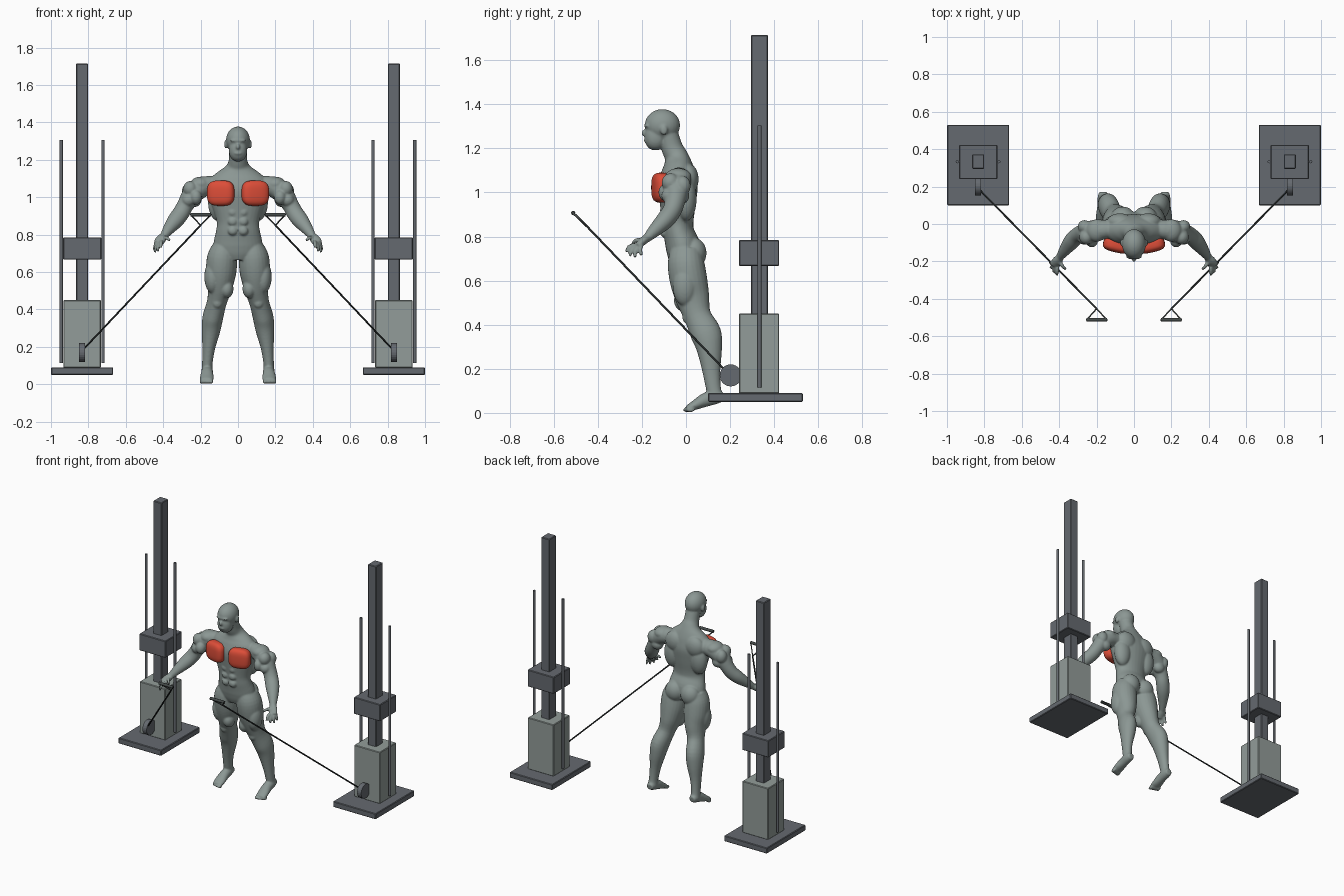
import bpy
import bmesh
import math
from mathutils import Matrix, Vector

if "Cube" in bpy.data.objects:
    bpy.data.objects.remove(bpy.data.objects["Cube"], do_unlink=True)


def material(name, rgb):
    mat = bpy.data.materials.new(name)
    mat.use_nodes = True
    mat.diffuse_color = (*rgb, 1)
    mat.node_tree.nodes["Principled BSDF"].inputs["Base Color"].default_value = (*rgb, 1)
    return mat


grey = material("body grey", (0.26, 0.31, 0.295))
pale = material("pale stack grey", (0.29, 0.335, 0.32))
steel = material("dark steel", (0.13, 0.143, 0.16))
red = material("muscle red", (0.72, 0.075, 0.04))
black = material("cable black", (0.018, 0.022, 0.022))
iron = material("handle iron", (0.06, 0.07, 0.068))


def finish(bm, name, mat, smooth=False):
    bmesh.ops.recalc_face_normals(bm, faces=bm.faces)
    mesh = bpy.data.meshes.new(name)
    for face in bm.faces:
        face.smooth = smooth
    bm.to_mesh(mesh)
    bm.free()
    mesh.materials.append(mat)
    obj = bpy.data.objects.new(name, mesh)
    bpy.context.collection.objects.link(obj)
    return obj


def box(name, low, high, mat):
    low, high = Vector(low), Vector(high)
    bm = bmesh.new()
    place = Matrix.Translation((low + high) / 2) @ Matrix.Diagonal((*(high - low), 1))
    bmesh.ops.create_cube(bm, size=1, matrix=place)
    bevel = finish(bm, name, mat).modifiers.new("soft edge", "BEVEL")
    bevel.width = 0.004


def cylinder(name, centre, radius, length, axis, mat, sides=24):
    bm = bmesh.new()
    turn = Vector((0, 0, 1)).rotation_difference(Vector(axis)).to_matrix().to_4x4()
    bmesh.ops.create_cone(bm, cap_ends=True, segments=sides, radius1=radius, radius2=radius,
                          depth=length, matrix=Matrix.Translation(centre) @ turn)
    return finish(bm, name, mat)


def wire(name, points, radius, mat, closed=False):
    curve = bpy.data.curves.new(name, "CURVE")
    curve.dimensions = "3D"
    curve.bevel_depth = radius
    curve.bevel_resolution = 2
    curve.use_fill_caps = True
    spline = curve.splines.new("POLY")
    spline.points.add(len(points) - 1)
    for point, co in zip(spline.points, points):
        point.co = (*co, 1)
    spline.use_cyclic_u = closed
    curve.materials.append(mat)
    bpy.context.collection.objects.link(bpy.data.objects.new(name, curve))


def blob(bm, centre, radii, side=1, tilt=0, square=1):
    """Ellipsoid; square below one makes it boxier."""
    verts = bmesh.ops.create_uvsphere(bm, u_segments=28, v_segments=18, radius=1)["verts"]
    turn = Matrix.Rotation(tilt, 3, "Z")
    for v in verts:
        p = Vector([math.copysign(abs(c) ** square, c) * r for c, r in zip(v.co, radii)])
        p = turn @ p + Vector(centre)
        v.co = (p.x * side, p.y, p.z)


def limb(bm, rings, side=1, sides=24, steps=4):
    """Smooth tube through rings of x, y, z, width radius, depth radius."""
    keys = [rings[0], *rings, rings[-1]]
    path = []
    for i in range(len(rings) - 1):
        a, b, c, d = keys[i:i + 4]
        for k in range(steps):
            t = k / steps
            path.append([(2 * q + (r - p) * t + (2 * p - 5 * q + 4 * r - s) * t * t
                          + (3 * q - p - 3 * r + s) * t ** 3) / 2
                         for p, q, r, s in zip(a, b, c, d)])
    path.append(rings[-1])
    loops = []
    for i, (x, y, z, wide, deep) in enumerate(path):
        ahead, behind = path[min(i + 1, len(path) - 1)], path[max(i - 1, 0)]
        along = (Vector(ahead[:3]) - Vector(behind[:3])).normalized()
        u = Vector((1, 0, 0))
        u = (u - along * u.dot(along)).normalized()
        w = along.cross(u)
        loop = []
        for k in range(sides):
            angle = math.tau * k / sides
            p = Vector((x, y, z)) + u * wide * math.cos(angle) + w * deep * math.sin(angle)
            loop.append(bm.verts.new((p.x * side, p.y, p.z)))
        loops.append(loop)
    for one, two in zip(loops, loops[1:]):
        for k in range(sides):
            n = (k + 1) % sides
            bm.faces.new((one[k], one[n], two[n], two[k]))
    bm.faces.new(loops[0])
    bm.faces.new(loops[-1])


# Torso and neck
body = bmesh.new()
limb(body, [(0, -0.005, 0.67, 0.09, 0.06), (0, -0.01, 0.71, 0.125, 0.072),
            (0, -0.015, 0.76, 0.13, 0.078), (0, -0.033, 0.82, 0.117, 0.07),
            (0, -0.037, 0.87, 0.114, 0.071), (0, -0.037, 0.95, 0.138, 0.082),
            (0, -0.037, 1.03, 0.162, 0.09), (0, -0.035, 1.09, 0.155, 0.078),
            (0, -0.037, 1.13, 0.115, 0.064), (0, -0.045, 1.165, 0.065, 0.053),
            (0, -0.062, 1.2, 0.049, 0.049), (0, -0.08, 1.26, 0.048, 0.046)], sides=32)

# Head
blob(body, (0, -0.107, 1.305), (0.064, 0.08, 0.073))
blob(body, (0, -0.138, 1.253), (0.049, 0.05, 0.062), square=0.9)
blob(body, (0, -0.178, 1.303), (0.043, 0.012, 0.009))
blob(body, (0, -0.189, 1.27), (0.011, 0.014, 0.015))
blob(body, (0, -0.183, 1.235), (0.021, 0.009, 0.008))

for s in (1, -1):
    # Ear, back, seat and stomach muscles
    blob(body, (0.065, -0.1, 1.283), (0.009, 0.017, 0.023), s)
    blob(body, (0.075, 0.012, 1.06), (0.07, 0.045, 0.07), s)
    blob(body, (0.1, 0.0, 0.97), (0.06, 0.048, 0.1), s)
    blob(body, (0.06, 0.035, 0.725), (0.065, 0.058, 0.07), s)
    for z in (0.82, 0.87, 0.92):
        blob(body, (0.028, -0.1, z), (0.026, 0.018, 0.024), s)

    # Leg and foot
    limb(body, [(0.075, 0.0, 0.74, 0.06, 0.07), (0.085, 0.0, 0.68, 0.08, 0.083),
                (0.09, 0.012, 0.6, 0.081, 0.085), (0.096, 0.03, 0.52, 0.066, 0.077),
                (0.113, 0.052, 0.44, 0.053, 0.062), (0.134, 0.09, 0.36, 0.055, 0.07),
                (0.144, 0.106, 0.29, 0.05, 0.058), (0.157, 0.115, 0.19, 0.034, 0.041),
                (0.164, 0.125, 0.11, 0.028, 0.034), (0.165, 0.135, 0.07, 0.03, 0.034)], s)
    limb(body, [(0.164, 0.17, 0.07, 0.022, 0.02), (0.165, 0.14, 0.072, 0.03, 0.031),
                (0.165, 0.09, 0.06, 0.032, 0.032), (0.167, 0.04, 0.035, 0.037, 0.022),
                (0.167, 0.005, 0.02, 0.034, 0.013)], s)
    for i in range(5):
        blob(body, (0.142 + 0.0135 * i, 0.004 + 0.004 * i, 0.014), (0.009, 0.02, 0.011), s)
    blob(body, (0.135, -0.005, 0.575), (0.045, 0.055, 0.09), s)
    blob(body, (0.06, -0.01, 0.51), (0.036, 0.045, 0.05), s)
    blob(body, (0.11, 0.005, 0.435), (0.027, 0.022, 0.03), s)

    # Arm with bunched shoulder and upper arm
    limb(body, [(0.13, -0.025, 1.065, 0.045, 0.05), (0.19, -0.033, 1.055, 0.055, 0.058),
                (0.24, -0.042, 1.02, 0.055, 0.057), (0.28, -0.05, 0.96, 0.045, 0.046),
                (0.305, -0.065, 0.915, 0.045, 0.043), (0.335, -0.095, 0.875, 0.044, 0.041),
                (0.37, -0.14, 0.83, 0.032, 0.031), (0.398, -0.18, 0.79, 0.02, 0.019)], s)
    blob(body, (0.2, -0.035, 1.07), (0.055, 0.06, 0.04), s)
    blob(body, (0.255, -0.07, 1.045), (0.038, 0.04, 0.042), s)
    blob(body, (0.265, -0.015, 1.03), (0.036, 0.036, 0.045), s)
    blob(body, (0.225, -0.09, 1.0), (0.032, 0.035, 0.04), s)
    blob(body, (0.265, -0.075, 0.985), (0.036, 0.036, 0.036), s)
    blob(body, (0.235, -0.02, 0.985), (0.04, 0.035, 0.038), s)

    # Hand, fingers and thumb
    limb(body, [(0.393, -0.173, 0.797, 0.02, 0.018), (0.41, -0.197, 0.778, 0.028, 0.019),
                (0.426, -0.222, 0.755, 0.028, 0.014)], s, steps=3)
    for root, tip in (((0.435, -0.2, 0.76), (0.45, -0.203, 0.715)),
                      ((0.43, -0.215, 0.755), (0.445, -0.232, 0.705)),
                      ((0.42, -0.228, 0.755), (0.43, -0.255, 0.71)),
                      ((0.41, -0.232, 0.763), (0.412, -0.272, 0.73)),
                      ((0.4, -0.197, 0.785), (0.363, -0.243, 0.768))):
        knuckle = (Vector(root) + Vector(tip)) / 2 + Vector((0, -0.006, 0.006))
        limb(body, [(*root, 0.01, 0.01), (*knuckle, 0.01, 0.01), (*tip, 0.007, 0.007)],
             s, sides=12)

# Fuse the figure into one smooth skin
figure = finish(body, "figure_body", grey, True)
fuse = figure.modifiers.new("fuse", "REMESH")
fuse.mode = "VOXEL"
fuse.voxel_size = 0.0055
fuse.use_smooth_shade = True
relax = figure.modifiers.new("relax", "SMOOTH")
relax.factor = 0.5
relax.iterations = 4

for s, label in ((1, "left"), (-1, "right")):
    # Highlighted chest muscle
    chest = bmesh.new()
    blob(chest, (0.092, -0.112, 1.022), (0.074, 0.04, 0.068), s, tilt=0.22, square=0.65)
    finish(chest, label + "_chest_muscle", red, True)

    # Cable tower
    def block(part, x, y, z, mat):
        middle = 0.833 * s
        box(label + part, (middle - x, y[0], z[0]), (middle + x, y[1], z[1]), mat)

    block("_base_plate", 0.166, (0.1, 0.53), (0.05, 0.09), steel)
    block("_weight_stack", 0.1, (0.24, 0.423), (0.088, 0.45), pale)
    block("_carriage", 0.102, (0.24, 0.423), (0.667, 0.785), steel)
    block("_column", 0.032, (0.295, 0.372), (0.4, 1.715), steel)
    block("_pulley_bracket", 0.012, (0.2, 0.245), (0.16, 0.185), steel)
    cylinder(label + "_pulley", (0.833 * s, 0.203, 0.17), 0.05, 0.032, (1, 0, 0), steel)
    for x, place in ((0.722, "_inner"), (0.945, "_outer")):
        cylinder(label + place + "_guide_rod", (x * s, 0.333, 0.71), 0.0085, 1.19,
                 (0, 0, 1), steel, 12)

    # Cable and triangular grip
    apex = (0.2 * s, -0.453, 0.85)
    wire(label + "_cable", [(0.833 * s, 0.19, 0.18), apex], 0.005, black)
    bar = [(0.145 * s, -0.512, 0.907), (0.253 * s, -0.512, 0.907)]
    wire(label + "_handle_frame", [apex, *bar], 0.006, iron, True)
    wire(label + "_handle_grip", bar, 0.01, iron)
